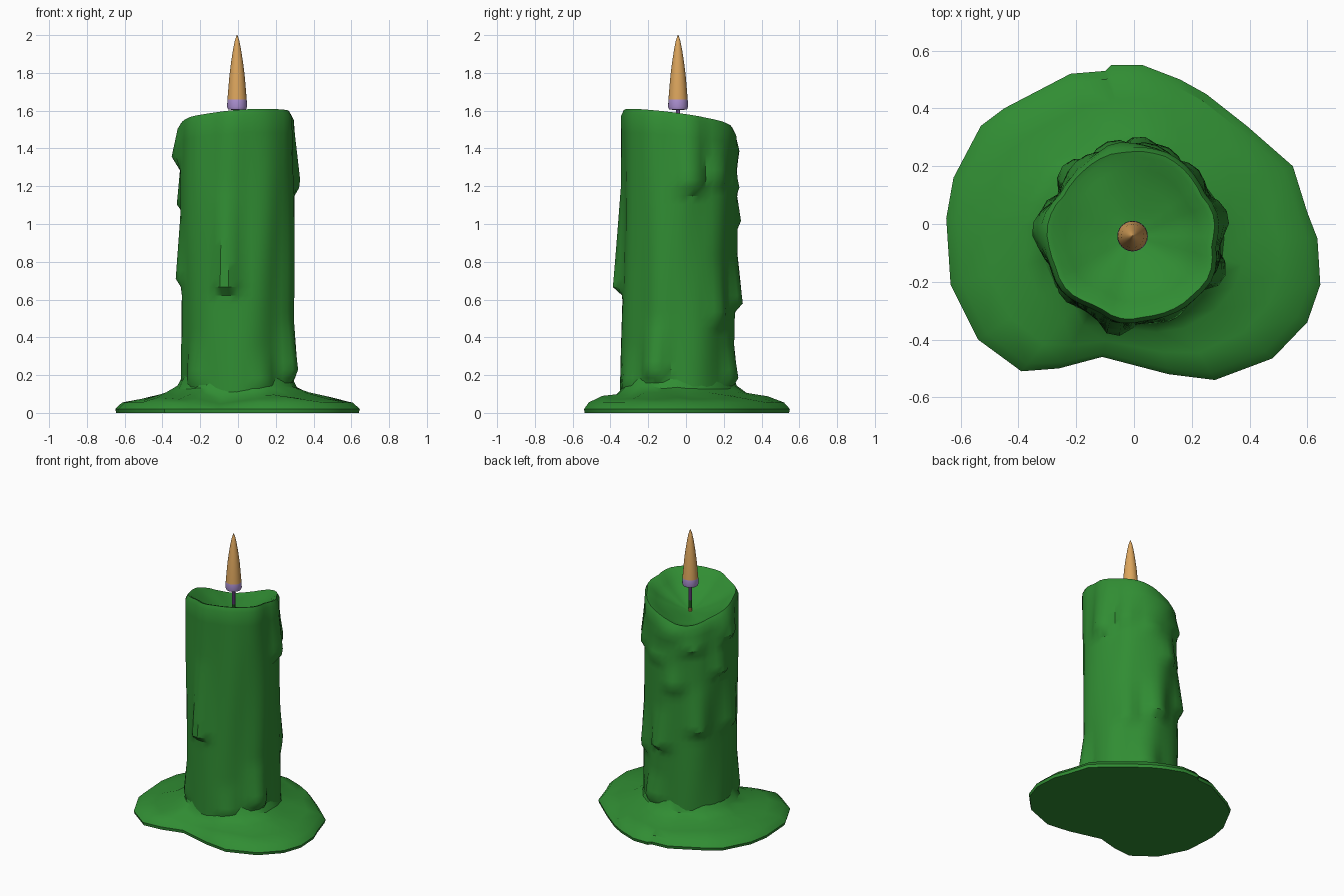
import bpy, bmesh, math, random
from math import sin, cos, radians, exp, atan2, hypot, pi

if "Cube" in bpy.data.objects:
    bpy.data.objects.remove(bpy.data.objects["Cube"])

random.seed(4)
CX, CY = -0.005, -0.042          # candle axis


def material(name, col):
    m = bpy.data.materials.new(name)
    m.diffuse_color = (*col, 1)
    m.use_nodes = True
    m.node_tree.nodes["Principled BSDF"].inputs["Base Color"].default_value = m.diffuse_color
    return m


green = material("green wax", (0.030, 0.265, 0.033))
amber = material("amber flame", (0.72, 0.38, 0.11))
lilac = material("lilac", (0.44, 0.30, 0.68))
violet = material("violet wick", (0.30, 0.12, 0.48))


def skin(name, rings, mats, rule=None, angle=30):
    """Bridge equal-length rings, cap both ends; rule(z) picks the material."""
    bm = bmesh.new()
    vr = [[bm.verts.new(p) for p in r] for r in rings]
    n = len(vr[0])
    for a, b in zip(vr, vr[1:]):
        for i in range(n):
            j = (i + 1) % n
            bm.faces.new((a[i], a[j], b[j], b[i]))
    bm.faces.new(vr[0][::-1])
    bm.faces.new(vr[-1])
    bmesh.ops.recalc_face_normals(bm, faces=bm.faces)
    if rule:
        for f in bm.faces:
            f.material_index = rule(f.calc_center_median().z)
    me = bpy.data.meshes.new(name)
    bm.to_mesh(me)
    bm.free()
    ob = bpy.data.objects.new(name, me)
    bpy.context.collection.objects.link(ob)
    for m in mats:
        me.materials.append(m)
    bpy.ops.object.select_all(action='DESELECT')
    ob.select_set(True)
    bpy.context.view_layer.objects.active = ob
    bpy.ops.object.shade_smooth_by_angle(angle=radians(angle))
    return ob


def lathe(name, profile, n, mats, rule=None):
    rings = [[(CX + r * cos(2 * pi * i / n), CY + r * sin(2 * pi * i / n), z)
              for i in range(n)] for r, z in profile]
    return skin(name, rings, mats, rule)


def diff(a, b):
    return (a - b + 180) % 360 - 180


# wax drips: angle, top z, bottom z, thickness, half width in degrees
DRIPS = [
    (176, 1.52, 1.35, .055, 18), (166, 1.32, 1.10, .04, 16), (184, 1.05, .70, .035, 16),
    (14, 1.52, 1.20, .05, 17), (-24, .50, .20, .06, 16), (-100, 1.20, .66, .055, 14),
    (92, 1.44, 1.36, .035, 26), (78, 1.30, 1.19, .03, 18), (104, 1.16, 1.00, .035, 18),
    (84, .85, .57, .05, 17), (72, .36, .17, .04, 20), (44, 1.42, 1.24, .035, 16),
    (134, 1.02, .70, .04, 16), (128, 1.40, 1.27, .035, 20), (-62, .34, .14, .03, 16),
    (48, .80, .50, .035, 15), (-140, .40, .16, .03, 16),
]


def body_radius(deg, z):
    t = radians(deg)
    r = .297 + .007 * sin(3 * t + 2.5 * z) + .004 * sin(7 * t - 4 * z)
    d = 0
    for a, top, bot, amp, w in DRIPS:
        s = 1 - (diff(deg, a) / w) ** 2
        if s <= 0:
            continue
        if bot <= z <= top:
            d = max(d, amp * s * (1 - .8 * (z - bot) / (top - bot)))
        elif bot - .04 < z < bot:
            d = max(d, amp * s * (z - bot + .04) / .04)
        elif z > top:
            d = max(d, amp * s * .2)
    return r + d


def rim_z(deg):
    return 1.565 + .045 * cos(radians(deg + 60)) - .075 * exp(-(diff(deg, 120) / 40) ** 2)


# candle body with a melted bowl on top
N, M = 48, 32
angles = [360 * i / N for i in range(N)]
rings = []
for k in range(M + 1):
    ring = []
    for a in angles:
        f = k / M
        top = rim_z(a) - .03
        z = .01 + f * 1.40 if f < .9 else 1.27 + (f - .9) / .1 * (top - 1.27)
        r = body_radius(a, z)
        ring.append((CX + r * cos(radians(a)), CY + r * sin(radians(a)), z))
    rings.append(ring)
BOWL = 1.42
for f, lift in ((.95, 0), (.89, -.006), (.75, None), (.55, None), (.33, None), (.04, None)):
    ring = []
    for a in angles:
        h = rim_z(a)
        r = body_radius(a, h) * f
        z = h + lift if lift is not None else BOWL + (h - BOWL) * f ** 1.35
        ring.append((CX + r * cos(radians(a)), CY + r * sin(radians(a)), z))
    rings.append(ring)
skin("candle_body", rings, [green], angle=35)

# spilled wax puddle around the foot
OUTLINE = [(-.65, .02), (-.625, .16), (-.53, .34), (-.45, .40), (-.22, .52), (-.10, .53),
           (-.08, .55), (.03, .55), (.16, .50), (.25, .45), (.39, .34), (.55, .20), (.60, .04),
           (.635, -.05), (.645, -.21), (.60, -.34), (.48, -.465), (.28, -.54), (.12, -.52),
           (-.11, -.46), (-.26, -.50), (-.39, -.51), (-.54, -.40), (-.635, -.21)][::-1]
rings = []
for f, z in ((0, .20), (.09, .135), (.28, .10), (.62, .078), (.9, .055), (1, .02), (.985, 0)):
    ring = []
    for x, y in OUTLINE:
        t = atan2(y - CY, x - CX)
        r = .285 + f * (hypot(x - CX, y - CY) - .285)
        dz = random.uniform(-.012, .012) if .05 < f < .8 else 0
        # crease running out to the notch at the front
        if .2 < f < .95:
            dz -= .03 * exp(-(diff(math.degrees(t), -105) / 10) ** 2)
        ring.append((CX + r * cos(t), CY + r * sin(t), z + dz))
    rings.append(ring)
skin("wax_puddle", rings, [green], angle=35)

# wick with coloured lower bands
lathe("wick", [(.011, 1.39), (.011, 1.445), (.011, 1.50), (.011, 1.615)], 10,
      [amber, green, violet], lambda z: 0 if z < 1.445 else 1 if z < 1.5 else 2)

# flame with a lilac collar at its base
lathe("flame", [(.02, 1.603), (.048, 1.607), (.053, 1.62), (.051, 1.66), (.046, 1.72),
                (.040, 1.79), (.031, 1.86), (.021, 1.925), (.012, 1.97), (.002, 2.0)], 24,
      [lilac, amber], lambda z: 0 if z < 1.66 else 1)
